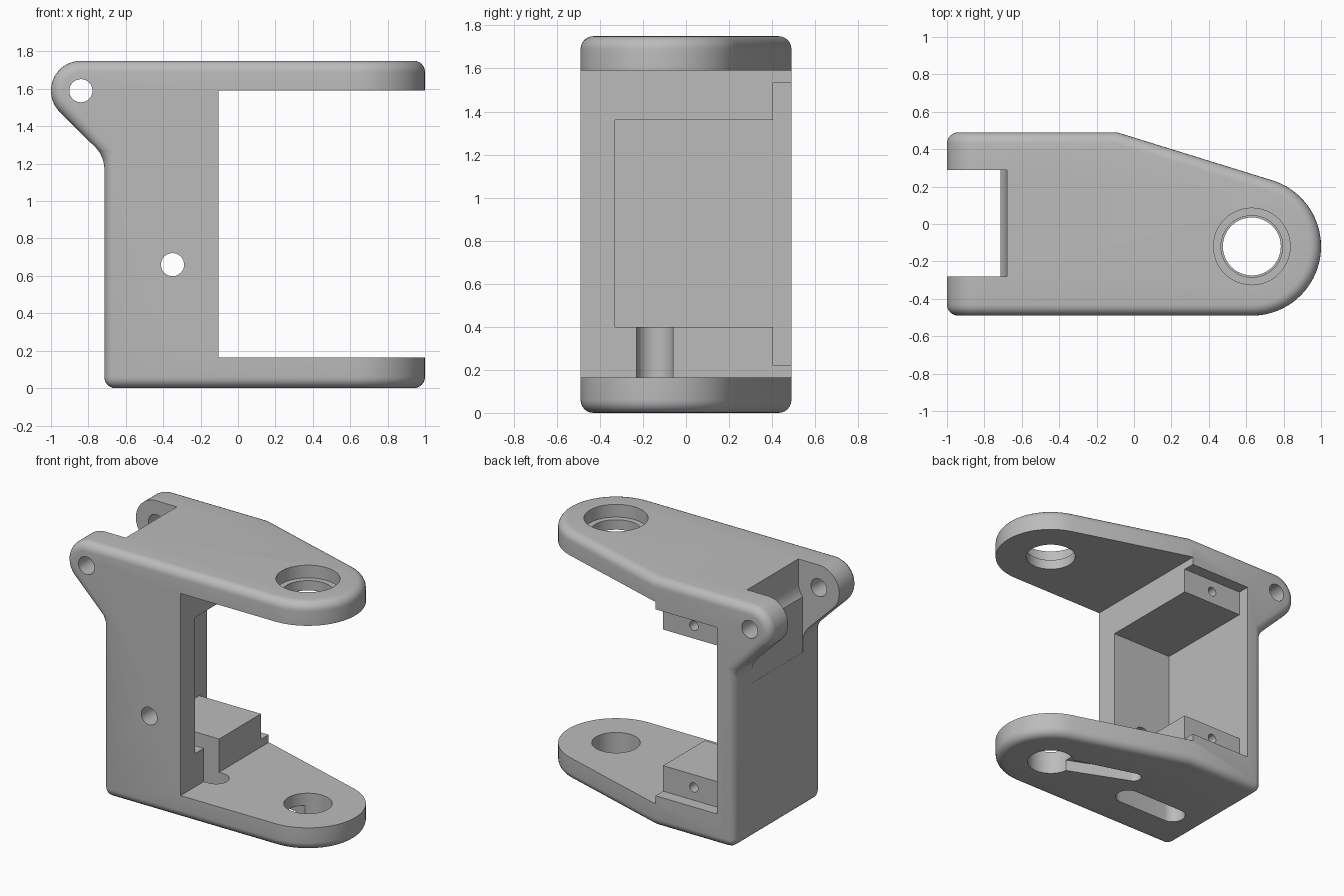
import bpy
import bmesh
from math import radians, cos, sin, atan2, acos, hypot
from mathutils import Vector

if "Cube" in bpy.data.objects:
    bpy.data.objects.remove(bpy.data.objects["Cube"], do_unlink=True)

# Material
grey = bpy.data.materials.new("plain grey")
grey.use_nodes = True
colour = (0.5, 0.5, 0.5, 1)
grey.diffuse_color = colour
grey.node_tree.nodes["Principled BSDF"].inputs["Base Color"].default_value = colour


def arc(cx, cy, r, a0, a1, n=24):
    """Points on a circle from a0 to a1 degrees."""
    angles = [radians(a0 + (a1 - a0) * i / n) for i in range(n + 1)]
    return [(cx + r * cos(a), cy + r * sin(a)) for a in angles]


def circle(cx, cy, r, n=48):
    return arc(cx, cy, r, 0, 360, n)[:-1]


def prism(name, points, axis, low, high):
    """Extrude an (x, y) profile along z, or an (x, z) profile along y."""
    bm = bmesh.new()
    place = (lambda u, v: (u, v, low)) if axis == "z" else (lambda u, v: (u, low, v))
    face = bm.faces.new([bm.verts.new(place(u, v)) for u, v in points])
    side = bmesh.ops.extrude_face_region(bm, geom=[face])
    move = Vector((0, 0, high - low)) if axis == "z" else Vector((0, high - low, 0))
    bmesh.ops.translate(bm, vec=move, verts=[e for e in side["geom"] if isinstance(e, bmesh.types.BMVert)])
    bmesh.ops.recalc_face_normals(bm, faces=bm.faces)
    mesh = bpy.data.meshes.new(name)
    bm.to_mesh(mesh)
    bm.free()
    mesh.materials.append(grey)
    obj = bpy.data.objects.new(name, mesh)
    bpy.context.collection.objects.link(obj)
    return obj


def box(name, x, y, z):
    return prism(name, [(x[0], y[0]), (x[1], y[0]), (x[1], y[1]), (x[0], y[1])], "z", *z)


def apply(obj, modifier):
    bpy.context.view_layer.objects.active = obj
    bpy.ops.object.modifier_apply(modifier=modifier.name)


def combine(obj, tool, operation="DIFFERENCE"):
    mod = obj.modifiers.new("cut", "BOOLEAN")
    mod.operation, mod.solver, mod.object = operation, "EXACT", tool
    apply(obj, mod)
    bpy.data.objects.remove(tool, do_unlink=True)


def tangent(cx, cy, r, px, py, sign):
    """Angle in degrees where a line from (px, py) touches the circle."""
    a = atan2(py - cy, px - cx) + sign * acos(r / hypot(px - cx, py - cy))
    return a * 180 / 3.14159265


PIN = (-0.84, 1.59)      # hinge pin (x, z)
PIVOT = (0.63, -0.12)    # arm pivot (x, y)
BACK = -0.715            # rear face of the body

# Outer solid: side outline crossed with plan outline, edges rounded
ear_end = tangent(*PIN, 0.16, BACK, 1.24, -1) % 360
side = [(BACK, 0), (2, 0), (2, 1.75)] + arc(*PIN, 0.16, 90, ear_end) + [(BACK, 1.24)]
tip_end = tangent(*PIVOT, 0.37, -0.09, 0.49, -1)
plan = [(-1.0, -0.49)] + arc(*PIVOT, 0.37, -90, tip_end, 36) + [(-0.09, 0.49), (-1.0, 0.49)]
plan = [(-2, y) if x == -1.0 else (x, y) for x, y in plan]
bracket = prism("bracket", side, "y", -1, 1)
combine(bracket, prism("plan", plan, "z", -1, 3), "INTERSECT")
bevel = bracket.modifiers.new("round", "BEVEL")
bevel.width, bevel.segments = 0.06, 6
bevel.limit_method, bevel.angle_limit = "ANGLE", radians(40)
bevel.use_clamp_overlap = False
apply(bracket, bevel)

# Space between the two arms
combine(bracket, box("arm_gap", (-0.105, 2), (-1, 1), (0.165, 1.59)))

# Motor pocket and its wider flange seat at the rear
combine(bracket, box("motor_pocket", (-0.585, 0), (-0.33, 1), (0.40, 1.36)))
combine(bracket, box("flange_seat", (-0.585, 0), (0.405, 1), (0.22, 1.535)))

# Hinge notch between the ears
combine(bracket, box("notch_low", (-2, BACK + 0.001), (-0.28, 0.29), (1.1, 1.6)))
combine(bracket, box("notch_high", (-2, -0.68), (-0.28, 0.29), (1.59, 2)))
combine(bracket, prism("notch_round", circle(*PIN, 0.16), "y", -0.28, 0.29))

# Hinge pin holes, front wall hole and flange screw holes
combine(bracket, prism("pin_hole", circle(*PIN, 0.062, 32), "y", -1, 1))
combine(bracket, prism("front_hole", circle(-0.35, 0.66, 0.062, 32), "y", -1, 0))
for z in (0.31, 1.45):
    combine(bracket, prism("screw_hole", circle(-0.345, z, 0.033, 24), "y", 0.15, 0.6))

# Pivot holes: stepped in the upper arm, plain in the lower arm
combine(bracket, prism("upper_hole", circle(*PIVOT, 0.165), "z", 1, 3))
combine(bracket, prism("upper_recess", circle(*PIVOT, 0.205), "z", 1.66, 3))
combine(bracket, prism("lower_hole", circle(*PIVOT, 0.155), "z", -1, 1))

# Lever slot under the lower arm, narrowing away from the pivot
end = (0.07, 0.08)
turn = atan2(end[1] - PIVOT[1], end[0] - PIVOT[0]) * 180 / 3.14159265
slot = arc(*end, 0.05, turn - 90, turn + 90, 12) + arc(*PIVOT, 0.08, turn + 90, turn + 270, 12)
combine(bracket, prism("lever_slot", slot, "z", -1, 0.08))

# Cable channel from the pocket down through the base
channel = arc(-0.07, -0.145, 0.085, -90, 90, 16) + arc(-0.46, -0.145, 0.085, 90, 270, 16)
combine(bracket, prism("cable_channel", channel, "z", -1, 0.45))

# Smooth rounded surfaces, keep machined edges sharp
bpy.ops.object.select_all(action="DESELECT")
bracket.select_set(True)
bpy.context.view_layer.objects.active = bracket
bpy.ops.object.shade_smooth_by_angle(angle=radians(30))
